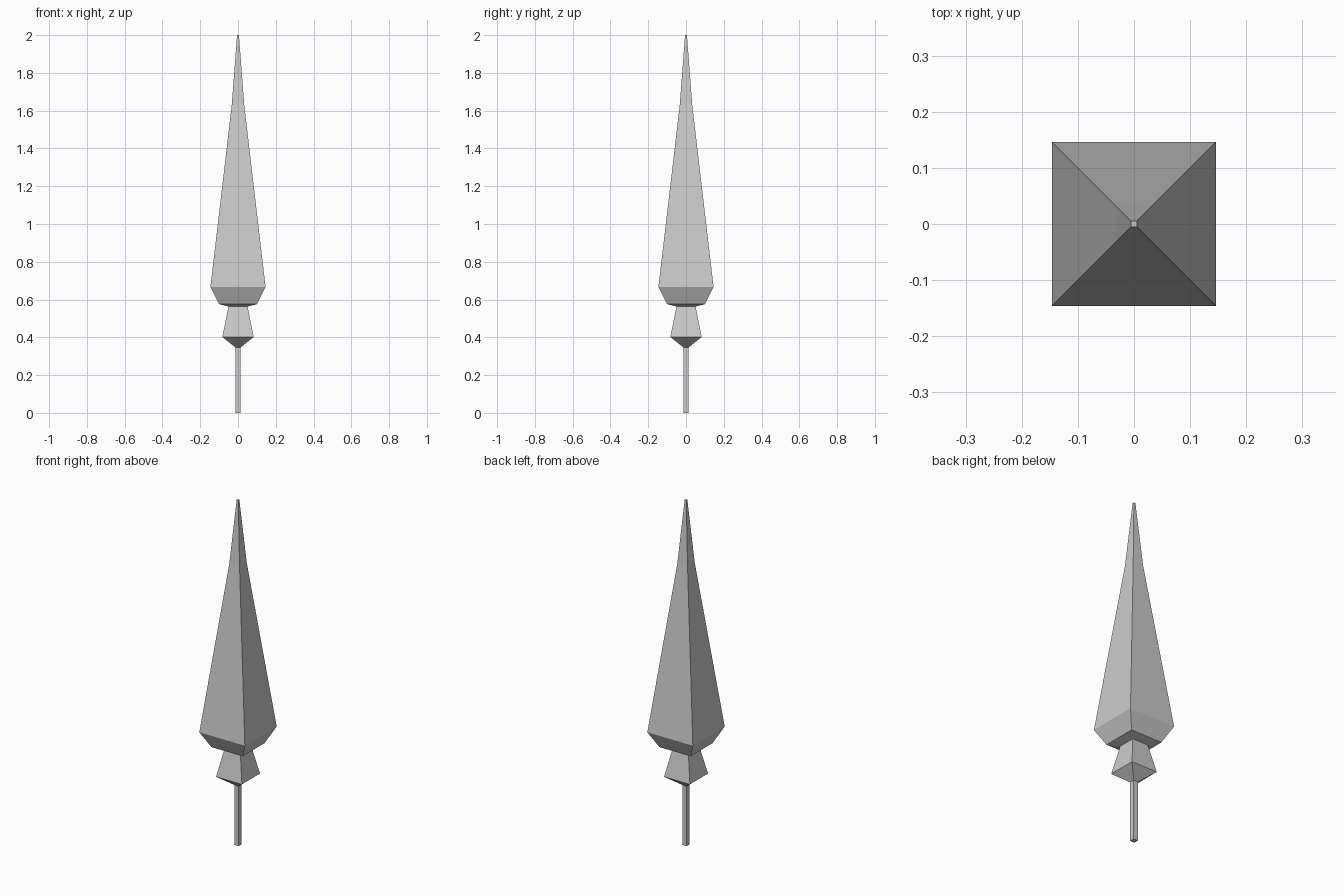
import bpy, bmesh

if "Cube" in bpy.data.objects:
    bpy.data.objects.remove(bpy.data.objects["Cube"])


def square_loft(name, profile):
    """Closed square-section solid from (half width, height) pairs."""
    bm = bmesh.new()
    rings = [[bm.verts.new((sx * r, sy * r, z))
              for sx, sy in ((-1, -1), (1, -1), (1, 1), (-1, 1))]
             for r, z in profile]
    for low, high in zip(rings, rings[1:]):
        for i in range(4):
            j = (i + 1) % 4
            bm.faces.new((low[i], low[j], high[j], high[i]))
    bm.faces.new(rings[0][::-1])
    bm.faces.new(rings[-1])
    mesh = bpy.data.meshes.new(name)
    bm.to_mesh(mesh)
    bm.free()
    obj = bpy.data.objects.new(name, mesh)
    bpy.context.collection.objects.link(obj)
    return obj


# Thin square rod at the bottom
square_loft("rod", [(0.014, 0), (0.014, 0.348)])

# Flared collar, narrowing up into the neck
square_loft("collar", [(0.014, 0.347), (0.083, 0.402), (0.05, 0.565)])

# Long tapering blade with bevelled base and a steeper tip
square_loft("blade", [(0.05, 0.563), (0.1, 0.576), (0.146, 0.667),
                      (0.033, 1.63), (0.005, 2.0)])
